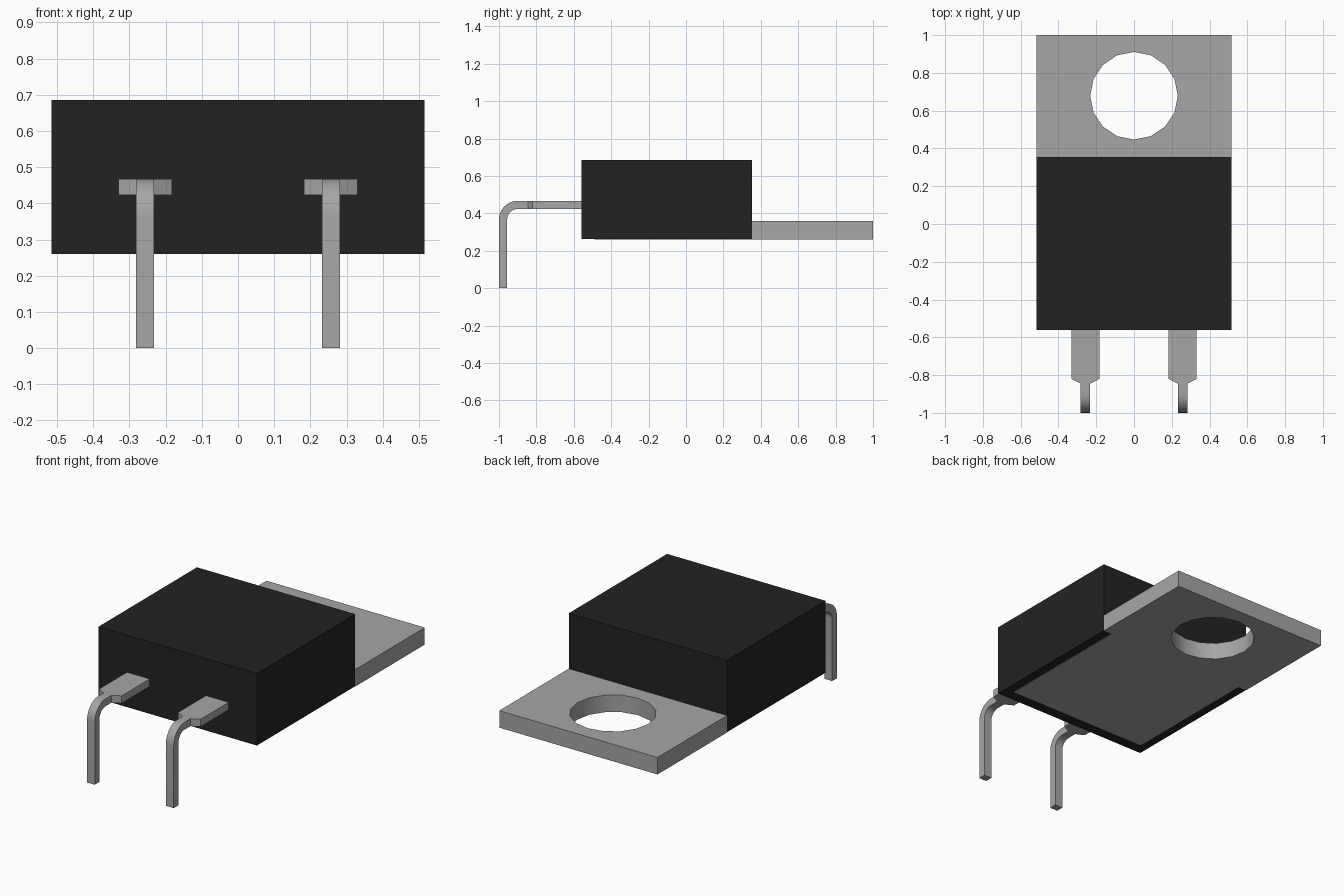
import bpy, bmesh, math

if "Cube" in bpy.data.objects:
    bpy.data.objects.remove(bpy.data.objects["Cube"], do_unlink=True)


def material(name, rgb, metallic=0.0):
    m = bpy.data.materials.new(name)
    m.use_nodes = True
    m.diffuse_color = (*rgb, 1)
    m.node_tree.nodes["Principled BSDF"].inputs["Base Color"].default_value = (*rgb, 1)
    return m


black = material("black plastic", (0.0165, 0.0165, 0.0165))
metal = material("grey metal", (0.38, 0.38, 0.38))


def add_object(name, bm, mat):
    bmesh.ops.recalc_face_normals(bm, faces=bm.faces[:])
    mesh = bpy.data.meshes.new(name)
    bm.to_mesh(mesh)
    bm.free()
    mesh.materials.append(mat)
    obj = bpy.data.objects.new(name, mesh)
    bpy.context.collection.objects.link(obj)
    bpy.ops.object.select_all(action='DESELECT')
    obj.select_set(True)
    bpy.context.view_layer.objects.active = obj
    bpy.ops.object.shade_smooth_by_angle(angle=math.radians(30))
    return obj


def loop(bm, points):
    verts = [bm.verts.new(p) for p in points]
    return [bm.edges.new((a, b)) for a, b in zip(verts, verts[1:] + verts[:1])]


HALF = 0.515            # half width of body and tab
FRONT, BACK = -0.56, 0.354

# Plastic body
bm = bmesh.new()
bmesh.ops.create_cube(bm, size=1)
for v in bm.verts:
    v.co.x *= 2 * HALF
    v.co.y = BACK if v.co.y > 0 else FRONT
    v.co.z = 0.686 if v.co.z > 0 else 0.262
add_object("body", bm, black)

# Metal tab: full width behind the body, narrower where set into its underside
side = [(0.46, -0.49), (0.46, BACK), (HALF, BACK), (HALF, 1.0)]
outline = side + [(-x, y) for x, y in reversed(side)]
hole = [(0.232 * math.cos(a), 0.679 + 0.232 * math.sin(a))
        for a in (i * math.tau / 16 for i in range(16))]
bm = bmesh.new()
edges = []
for pts in (outline, hole):
    edges += loop(bm, [(x, y, 0.26) for x, y in pts])
bmesh.ops.triangle_fill(bm, edges=edges, use_beauty=True)
top = bmesh.ops.extrude_face_region(bm, geom=bm.faces[:], use_keep_orig=True)["geom"]
bmesh.ops.translate(bm, vec=(0, 0, 0.1),
                    verts=[g for g in top if isinstance(g, bmesh.types.BMVert)])
add_object("mounting_tab", bm, metal)

# Leads: flat strip that tapers, bends down and ends at the ground
THICK, WIDE, NARROW = 0.044, 0.074, 0.025
CY, CZ, R = -0.9, 0.367, 0.1       # bend centre and outer radius
stations = [(FRONT + 0.02, 0, WIDE), (-0.82, 0, WIDE), (-0.845, 0, NARROW)]


def lead(name, cx):
    bm = bmesh.new()
    # each ring: outer y/z, inner y/z, half width
    rings = [((y, CZ + R), (y, CZ + R - THICK), w) for y, _, w in stations]
    for i in range(9):
        a = math.pi / 2 * (1 + i / 8)
        c, s = math.cos(a), math.sin(a)
        rings.append(((CY + R * c, CZ + R * s),
                      (CY + (R - THICK) * c, CZ + (R - THICK) * s), NARROW))
    rings.append(((CY - R, 0), (CY - R + THICK, 0), NARROW))
    sections = [[bm.verts.new((cx + sx * w, *p))
                 for sx, p in ((-1, o), (1, o), (1, n), (-1, n))]
                for o, n, w in rings]
    for a, b in zip(sections, sections[1:]):
        for k in range(4):
            j = (k + 1) % 4
            bm.faces.new((a[k], a[j], b[j], b[k]))
    bm.faces.new(sections[0])
    bm.faces.new(sections[-1])
    add_object(name, bm, metal)


lead("left_lead", 0.257)
lead("right_lead", -0.257)
